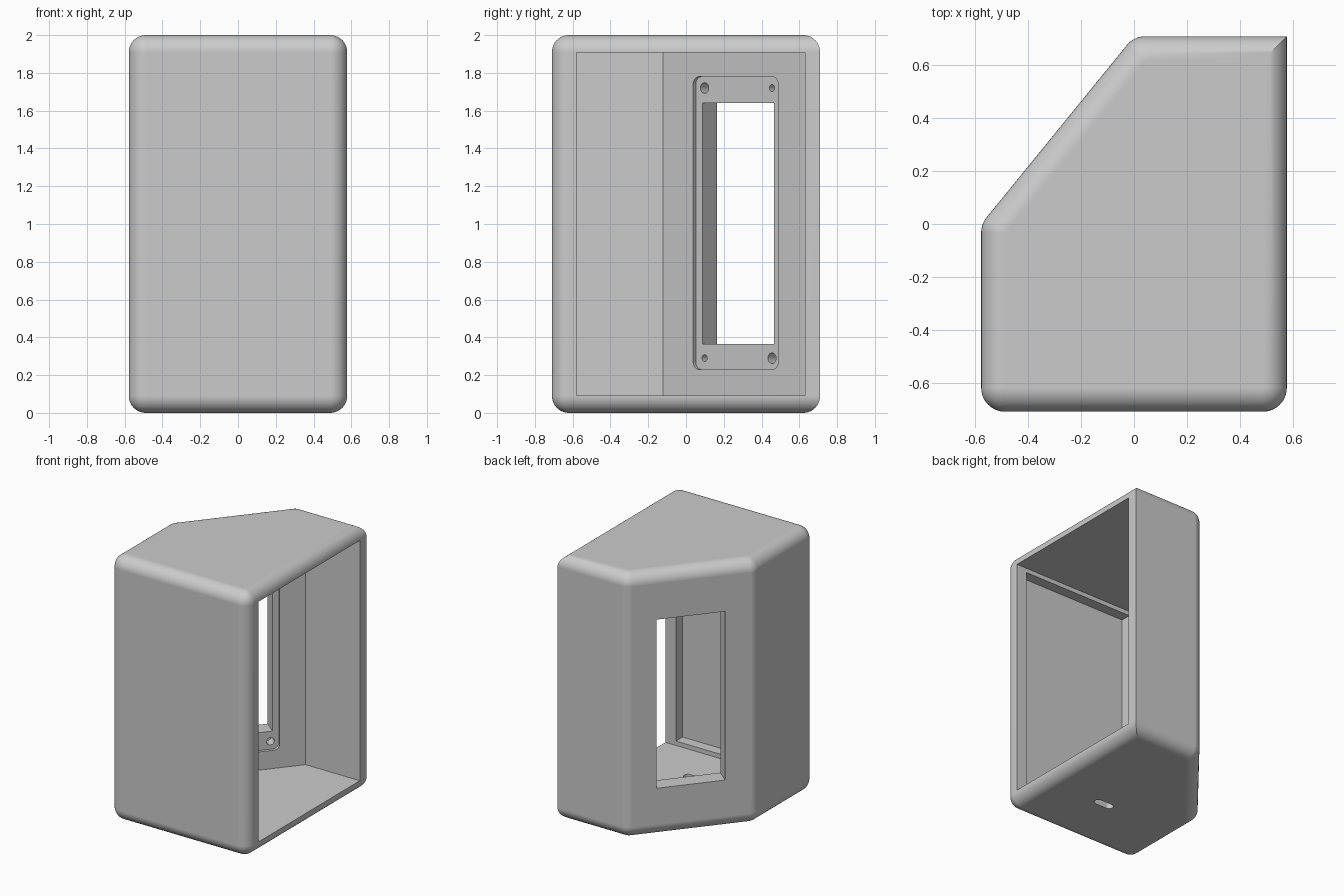
import bpy, bmesh
from math import cos, sin, pi, atan2
from mathutils import Vector, Matrix

old = bpy.data.objects.get("Cube")
if old:
    bpy.data.objects.remove(old, do_unlink=True)

grey = bpy.data.materials.new("light_grey_plastic")
grey.use_nodes = True
grey.diffuse_color = (0.6, 0.6, 0.6, 1)
grey.node_tree.nodes["Principled BSDF"].inputs["Base Color"].default_value = (0.6, 0.6, 0.6, 1)

HEIGHT, ROUND = 2.0, 0.09


def edge_normals(poly):
    """Outward normals of a counter-clockwise polygon."""
    sides = [poly[(i + 1) % len(poly)] - p for i, p in enumerate(poly)]
    return [Vector((s.y, -s.x)).normalized() for s in sides]


def inset(poly, dists):
    """Move each side of a polygon inward by its own distance."""
    norms = edge_normals(poly)
    result = []
    for i, p in enumerate(poly):
        a, b = norms[i - 1], norms[i]
        da, db = a.dot(p) - dists[i - 1], b.dot(p) - dists[i]
        det = a.x * b.y - a.y * b.x
        result.append(Vector(((da * b.y - db * a.y) / det, (a.x * db - b.x * da) / det)))
    return result


def rounded(poly, radius, sharp=(), steps=10):
    """Grow a polygon by a radius, with arcs at all but the sharp corners."""
    norms = edge_normals(poly)
    points = []
    for i, p in enumerate(poly):
        a, b = norms[i - 1], norms[i]
        if i in sharp:
            points.append(p + (a + b) * radius / (1 + a.dot(b)))
            continue
        start = atan2(a.y, a.x)
        turn = (atan2(b.y, b.x) - start) % (2 * pi)
        for k in range(steps + 1):
            ang = start + turn * k / steps
            points.append(p + Vector((cos(ang), sin(ang))) * radius)
    return points


def rect(x0, x1, y0, y1):
    return [Vector(c) for c in ((x0, y0), (x1, y0), (x1, y1), (x0, y1))]


def circle(x, y, r):
    return [Vector((x + r * cos(k * pi / 12), y + r * sin(k * pi / 12))) for k in range(24)]


def loft(name, levels, matrix=Matrix()):
    """Skin a stack of (outline, height) rings and cap both ends."""
    bm = bmesh.new()
    rings = [[bm.verts.new((p.x, p.y, z)) for p in pts] for pts, z in levels]
    for low, high in zip(rings, rings[1:]):
        for i in range(len(low)):
            bm.faces.new((low[i - 1], low[i], high[i], high[i - 1]))
    bm.faces.new(rings[0][::-1])
    bm.faces.new(rings[-1])
    bmesh.ops.remove_doubles(bm, verts=bm.verts[:], dist=1e-5)
    bmesh.ops.recalc_face_normals(bm, faces=bm.faces[:])
    mesh = bpy.data.meshes.new(name)
    bm.to_mesh(mesh)
    bm.free()
    mesh.materials.append(grey)
    obj = bpy.data.objects.new(name, mesh)
    obj.matrix_world = matrix
    bpy.context.collection.objects.link(obj)
    return obj


def cut(name, points, low, high, matrix=Matrix()):
    """Subtract a prism from the housing."""
    cutter = loft(name, [(points, low), (points, high)], matrix)
    cutter.hide_render = True
    mod = housing.modifiers.new(name, 'BOOLEAN')
    mod.operation, mod.solver, mod.object = 'DIFFERENCE', 'EXACT', cutter
    bpy.context.view_layer.objects.active = housing
    bpy.ops.object.modifier_apply(modifier=name)
    bpy.data.objects.remove(cutter, do_unlink=True)


# Rounded five-sided housing; the back edge beside the opening stays sharp
plan = [Vector(c) for c in ((-0.578, -0.71), (0.578, -0.71), (0.578, 0.71), (0, 0.71), (-0.578, 0))]
core = inset(plan, [ROUND] * 5)
rings = []
for end, centre in ((-1, ROUND), (1, HEIGHT - ROUND)):
    for k in range(11):
        a = pi / 20 * (k - 10 if end < 0 else k)
        rings.append((rounded(core, ROUND * max(cos(a), 0), sharp=(2,)), centre + ROUND * sin(a)))
housing = loft("housing", rings)

# Cavity, open on the left side
cut("cavity", inset(plan, [0.13, -0.2, 0.08, 0.146, 0.09]), 0.092, 1.908)

# Shallow pocket inside the front wall
cut("front_pocket", rect(-0.445, 0.49, -0.66, -0.5), 0.125, 1.875)

# Cable slot in the floor
cut("cable_slot", rounded(rect(0.04, 0.14, -0.222, -0.218), 0.028), -0.1, 0.2)

# Slanted wall frame: x along the wall, y up, z inward
along = (plan[3] - plan[4]).normalized()
middle = (plan[3] + plan[4]) / 2
wall = Matrix(((along.x, 0, along.y, middle.x),
               (along.y, 0, -along.x, middle.y),
               (0, 1, 0, 0),
               (0, 0, 0, 1)))

# Module recess, window and four screw holes in the slanted wall
cut("module_recess", rounded(rect(-0.25, 0.25, 0.27, 1.74), 0.04), 0.124, 0.25, wall)
cut("window", rect(-0.245, 0.245, 0.365, 1.64), -0.1, 0.25, wall)
for x in (-0.23, 0.23):
    for z in (0.29, 1.72):
        big = (x < 0) == (z > 1)
        cut("screw_hole", circle(x, z, 0.028 if big else 0.018), 0.05, 0.2, wall)

# Smooth fillets, crisp cut edges
bpy.ops.object.select_all(action='DESELECT')
housing.select_set(True)
bpy.context.view_layer.objects.active = housing
bpy.ops.object.shade_smooth_by_angle()
shading = housing.modifiers.new("flat_face_shading", 'WEIGHTED_NORMAL')
shading.keep_sharp = True
